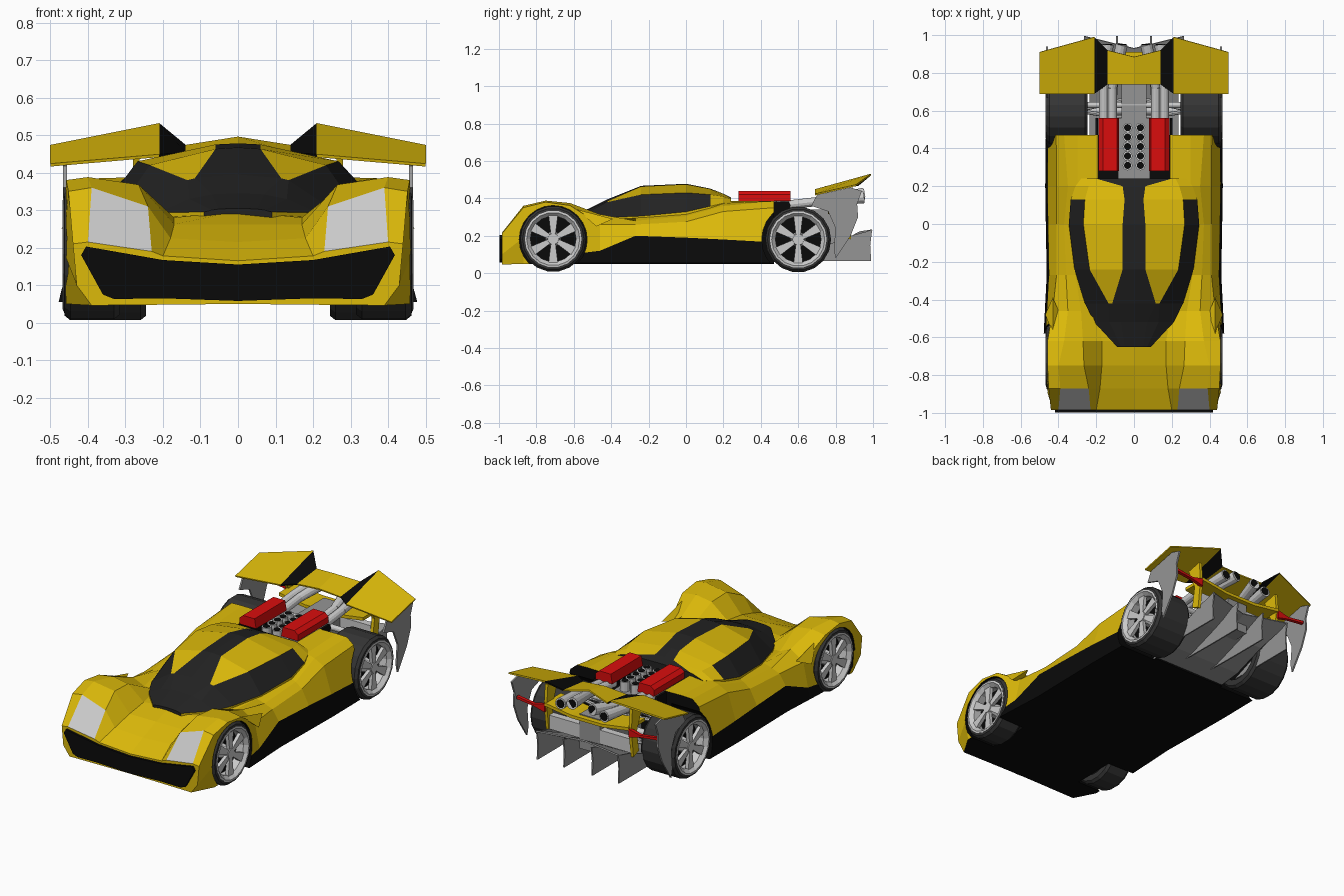
import bpy, bmesh
from math import sin, cos, pi
from mathutils import Vector

if "Cube" in bpy.data.objects:
    bpy.data.objects.remove(bpy.data.objects["Cube"])


def material(name, *rgb):
    m = bpy.data.materials.new(name)
    m.diffuse_color = (*rgb, 1)
    m.use_nodes = True
    m.node_tree.nodes["Principled BSDF"].inputs["Base Color"].default_value = m.diffuse_color
    return m


YELLOW = material("yellow_paint", .72, .49, .003)
BLACK = material("black_trim", .003, .003, .003)
GLASS = material("dark_glass", .016, .016, .016)
LAMP = material("lamp", .55, .55, .55)
RED = material("red", .7, .004, .004)
TYRE = material("tyre", .035, .035, .035)
STEEL = material("dark_steel", .3, .3, .3)


def mesh(name, verts, faces, mats=(), idx=None, thick=0):
    bm = bmesh.new()
    vs = [bm.verts.new(v) for v in verts]
    for k, f in enumerate(faces):
        bm.faces.new([vs[i] for i in f]).material_index = idx[k] if idx else 0
    bmesh.ops.remove_doubles(bm, verts=bm.verts, dist=1e-5)
    bmesh.ops.recalc_face_normals(bm, faces=bm.faces)
    me = bpy.data.meshes.new(name)
    bm.to_mesh(me)
    bm.free()
    for m in mats:
        me.materials.append(m)
    ob = bpy.data.objects.new(name, me)
    bpy.context.collection.objects.link(ob)
    if thick:
        mod = ob.modifiers.new("thickness", 'SOLIDIFY')
        mod.thickness, mod.offset = thick, 0
    return ob


def loft(name, rings, mats=(), pick=lambda i, j: 0, closed=True, caps=(), thick=0):
    n = len(rings[0])
    faces, idx = [], []
    for i in range(len(rings) - 1):
        for j in range(n if closed else n - 1):
            k = (j + 1) % n
            faces.append((i*n + j, i*n + k, i*n + n + k, i*n + n + j))
            idx.append(pick(i, j))
    for c, m in caps:
        faces.append([c*n + j for j in range(n)])
        idx.append(m)
    return mesh(name, [v for r in rings for v in r], faces, mats, idx, thick)


def prism(name, pts, axis, a, b, *mats):
    put = (lambda u, v, w: (w, u, v)) if axis == 'x' else (lambda u, v, w: (u, w, v))
    return loft(name, [[put(u, v, w) for u, v in pts] for w in (a, b)], mats, caps=((0, 0), (1, 0)))


def box(name, x0, x1, y0, y1, z0, z1, *mats):
    return prism(name, [(y0, z0), (y1, z0), (y1, z1), (y0, z1)], 'x', x0, x1, *mats)


def tube(name, p, q, r, mats=(), n=12, r2=None, end=0):
    p, q = Vector(p), Vector(q)
    rot = (q - p).to_track_quat('Z', 'Y')
    ring = lambda c, rad: [c + rot @ Vector((rad*cos(t*2*pi/n), rad*sin(t*2*pi/n), 0)) for t in range(n)]
    return loft(name, [ring(p, r), ring(q, r2 or r)], mats, caps=((0, 0), (1, end)))


def lathe_x(name, prof, y, z, n, *mats):
    return loft(name, [[(x, y + r*cos(t*2*pi/n), z + r*sin(t*2*pi/n)) for t in range(n)]
                       for x, r in prof + prof[:1]], mats)


def section(y, half):
    # mirror a half cross-section (first and last points on the centre line)
    return [(x, y, z) for x, z in half] + [(-x, y, z) for x, z in half[-2:0:-1]]


# Lower body: y, centre z, then five (x, z) points out to the sill line
BODY = [
    (-.985, .165, .2, .178, .23, .19, .40, .215, .44, .21, .43, .10),
    (-.87, .215, .18, .225, .24, .31, .39, .36, .452, .35, .465, .19),
    (-.75, .262, .17, .262, .265, .368, .40, .388, .458, .38, .468, .19),
    (-.62, .298, .17, .28, .27, .36, .37, .375, .458, .362, .468, .10),
    (-.46, .305, .2, .283, .28, .283, .35, .315, .43, .26, .46, .12),
    (-.27, .32, .25, .305, .31, .295, .36, .28, .41, .26, .45, .20),
    (0, .35, .25, .33, .33, .32, .37, .305, .41, .275, .455, .19),
    (.2, .39, .2, .385, .3, .375, .35, .36, .41, .33, .458, .18),
    (.47, .37, .19, .385, .3, .387, .37, .385, .412, .35, .455, .165)]
rings = []
for y, z0, *p in BODY:
    half = [(0, z0)] + list(zip(p[::2], p[1::2]))
    low = (.39, .046) if y < -.95 else (.458, .05) if y < -.7 else (p[-2] + .012, .055)
    rings.append(section(y, half + [low, (0, .05)]))


def body_paint(i, j):
    j = min(j, 13 - j)
    if j == 6 or (j == 5 and i > 2):
        return 1
    return 2 if i == 0 and j == 2 else 0


PAINTS = (YELLOW, BLACK, LAMP)
body = loft("body", rings, PAINTS, body_paint, caps=((0, 0), (8, 1)))

# Cut wheel arches and engine bay
cutters = [box("bay_cutter", -.19, .19, .235, .7, .27, .7, *PAINTS)]
for s in (1, -1):
    cutters.append(tube("arch_cutter", (s*.305, -.71, .18), (s*.6, -.71, .18), .182, PAINTS, 24))
    cutters.append(tube("arch_cutter", (s*.235, .6, .18), (s*.6, .6, .18), .195, PAINTS, 24))
for c in cutters:
    c.hide_render = True
    for f in c.data.polygons:
        f.material_index = 1
    mod = body.modifiers.new("cut", 'BOOLEAN')
    mod.operation, mod.solver, mod.object = 'DIFFERENCE', 'EXACT', c
    bpy.context.view_layer.objects.active = body
    bpy.ops.object.modifier_apply(modifier=mod.name)
    bpy.data.objects.remove(c)

# Cabin: y, centre z, stripe edge, roof edge, glass base
CABIN = [
    (-.65, .305, .05, .303, .07, .30, .09, .295),
    (-.52, .345, .07, .342, .13, .33, .21, .293),
    (-.42, .395, .115, .385, .135, .38, .26, .297),
    (-.24, .467, .06, .463, .235, .42, .315, .305),
    (0, .478, .06, .475, .268, .43, .345, .328),
    (.13, .452, .05, .45, .26, .42, .335, .358),
    (.20, .425, .06, .424, .24, .41, .31, .374),
    (.24, .405, .2, .402, .22, .398, .28, .378)]
rings = [section(y, [(0, z0), (a, b), (c, d), (e, f), (e, .24), (0, .24)]) for y, z0, a, b, c, d, e, f in CABIN]


def cabin_paint(i, j):
    j = min(j, 9 - j)
    return int(j == 0 or (j == 1 and i < 2) or (j == 2 and i < 5))


loft("cabin", rings, (YELLOW, GLASS), cabin_paint, caps=((0, 1), (7, 1)))

# Nose mouth
side = [(.2, .167), (.405, .203), (.418, .18), (.36, .075), (.33, .063), (.2, .065)]
prism("nose_mouth", [(0, .155)] + side + [(0, .058)] + [(-x, z) for x, z in side[::-1]],
      'y', -.998, -.97, BLACK)

# Rear wing, one folded sheet
half = [(.5, .69, .42, .91, .47), (.21, .69, .445, .99, .528), (.14, .74, .45, .92, .47)]
cols = half + [(0, .74, .46, .885, .492)] + [(-c[0], *c[1:]) for c in half[::-1]]
loft("rear_wing", [[(c[0], c[1], c[2]) for c in cols], [(c[0], c[3], c[4]) for c in cols]],
     (YELLOW, BLACK), lambda i, j: int(j in (1, 4)), closed=False, thick=.008)

# Engine bay: block, intake stacks, gearbox
box("engine_block", -.085, .085, .24, .56, .26, .345, STEEL)
box("gearbox", -.065, .065, .5, .88, .14, .34, STEEL)
for s in (1, -1):
    for k in range(5):
        y = .31 + k*.05
        tube("intake_stack", (s*.034, y, .34), (s*.034, y, .40), .026)
        tube("intake_mouth", (s*.034, y, .399), (s*.034, y, .402), .019, (BLACK,))

# Wheels
for s in (1, -1):
    for tag, y, zc, r, x0, x1 in (("front", -.71, .183, .176, .315, .462), ("rear", .6, .18, .176, .245, .462)):
        lathe_x(tag + "_tyre", [(s*x0, .13), (s*x0, r - .012), (s*(x0 + .015), r), (s*(x1 - .015), r),
                                (s*x1, r - .012), (s*(x1 + .002), .15), (s*(x1 - .02), .13)], y, zc, 18, TYRE)
        lathe_x(tag + "_rim", [(s*(x1 - .06), .122), (s*(x1 - .06), .14), (s*(x1 + .004), .152),
                               (s*(x1 + .006), .142), (s*(x1 - .015), .122)], y, zc, 18)
        tube(tag + "_wheel_back", (s*(x0 + .02), y, zc), (s*(x1 - .07), y, zc), .135, (BLACK,), 18)
        tube(tag + "_hub", (s*(x1 - .07), y, zc), (s*(x1 - .006), y, zc), .042, n=10, r2=.03)
        for k in range(6):
            a = k*2*pi/6 + pi/2
            pts = [(y + u*cos(a) - v*sin(a), zc + u*sin(a) + v*cos(a))
                   for u, v in ((.02, -.012), (.135, -.026), (.135, .026), (.02, .012))]
            prism(tag + "_spoke", pts, 'x', s*(x1 - .03), s*(x1 - .01))

# Paired body and rear details
for s in (1, -1):
    for x in (.35, .43):
        mesh("fender_fin", [(s*(x - .04), -.48, .27), (s*(x + .04), -.48, .25), (s*x, -.39, .29), (s*x, -.58, .34)],
             [(0, 1, 2), (0, 1, 3), (1, 2, 3), (0, 2, 3)], (YELLOW,))
    prism("cylinder_head", [(s*.08, .385), (s*.09, .44), (s*.165, .44), (s*.188, .42), (s*.188, .385)],
          'y', .28, .56, RED)
    prism("bay_wall", [(.4, .2), (.47, .2), (.56, .36), (.55, .383), (.4, .383)], 'x', s*.19, s*.205, BLACK)
    for x, xt, zt in ((.115, .065, .425), (.16, .14, .405)):
        tube("exhaust_pipe", (s*x, .5, .36), (s*x, .72, .385), .024)
        tube("exhaust_tip", (s*x, .72, .385), (s*xt, .95, zt), .024, r2=.032)
        tube("exhaust_opening", (s*xt, .948, zt), (s*xt, .953, zt), .024, (BLACK,))
    prism("end_plate", [(.67, .36), (.70, .418), (.88, .458), (.94, .44), (.915, .37), (.92, .3), (.88, .2),
                        (.80, .08), (.79, .13), (.80, .24), (.76, .33)], 'x', s*.456, s*.466, STEEL)
    prism("tail_post", [(.8, .44), (.89, .46), (.9, .34), (.88, .18), (.83, .2), (.85, .32)],
          'x', s*.262, s*.28, YELLOW)
    prism("tail_light", [(s*.27, .352), (s*.34, .335), (s*.45, .35), (s*.45, .335), (s*.34, .322), (s*.27, .305)],
          'y', .89, .91, RED)
    for x in (.26, .09):
        prism("diffuser_fin", [(.55, .068), (.78, .065), (.99, .065), (.985, .15), (.995, .23), (.88, .2)],
              'x', s*x - .004, s*x + .004, STEEL)
    for z in (.14, .28):
        for y in (.56, .66):
            tube("suspension_arm", (s*.05, y, z), (s*.3, .6, z), .011, n=8)
tube("rear_axle", (-.3, .6, .18), (.3, .6, .18), .02)
tube("rear_cross_tube", (-.27, .63, .325), (.27, .63, .325), .016)

# Rear fascia panel, beam and diffuser
bar = [(.27, .36), (.1, .335), (-.1, .335), (-.27, .36)]
prism("rear_panel", bar + [(x, z - .018) for x, z in bar[::-1]], 'y', .76, .91, YELLOW)
box("rear_beam", -.26, .26, .84, .88, .2, .28)
loft("diffuser", [[(-.235, .43, .06), (0, .43, .06), (.235, .43, .06)],
                  [(-.235, .6, .08), (0, .6, .08), (.235, .6, .08)],
                  [(-.235, .8, .15), (0, .8, .15), (.235, .8, .15)],
                  [(-.265, .995, .23), (0, .93, .22), (.265, .995, .23)]], (STEEL,), closed=False, thick=.008)
